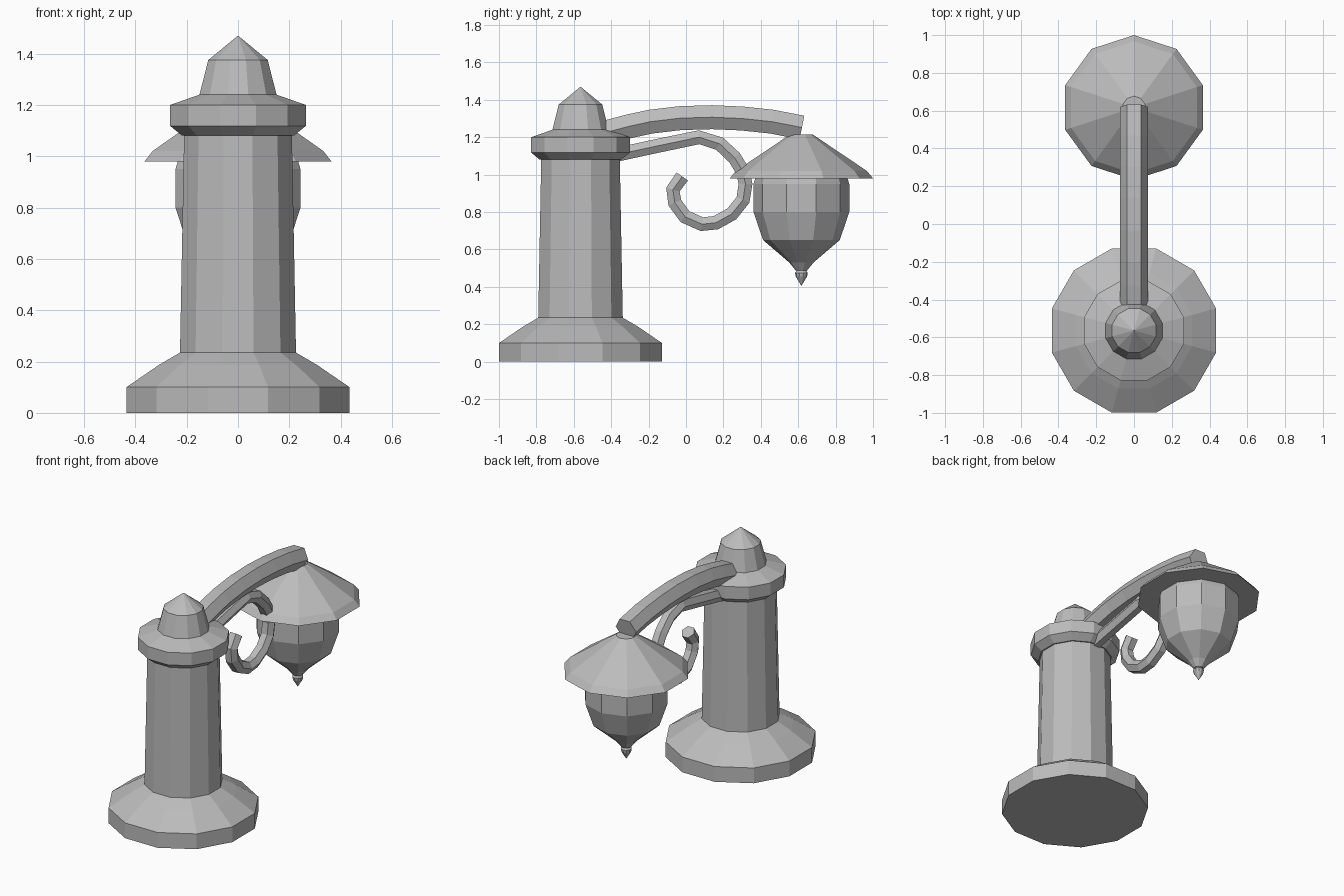
import bpy, bmesh, math
from mathutils import Vector

if "Cube" in bpy.data.objects:
    bpy.data.objects.remove(bpy.data.objects["Cube"])

grey = bpy.data.materials.new("plain grey")
grey.diffuse_color = (0.5, 0.5, 0.5, 1)
grey.use_nodes = True
grey.node_tree.nodes["Principled BSDF"].inputs["Base Color"].default_value = grey.diffuse_color


def finish(name, bm):
    bmesh.ops.recalc_face_normals(bm, faces=bm.faces[:])
    me = bpy.data.meshes.new(name)
    bm.to_mesh(me)
    bm.free()
    me.materials.append(grey)
    ob = bpy.data.objects.new(name, me)
    bpy.context.collection.objects.link(ob)
    return ob


def bridge(bm, rings):
    """Skin a list of vertex rings and cap both ends."""
    for a, b in zip(rings, rings[1:]):
        n = max(len(a), len(b))
        for i in range(n):
            j = (i + 1) % n
            if len(b) == 1:
                bm.faces.new((a[i], a[j], b[0]))
            elif len(a) == 1:
                bm.faces.new((a[0], b[j], b[i]))
            else:
                bm.faces.new((a[i], a[j], b[j], b[i]))
    for r in (rings[0], rings[-1]):
        if len(r) > 2:
            bm.faces.new(r)


def lathe(name, cy, sides, start, profile):
    """Turn a (radius, z) profile about a vertical axis at y = cy."""
    bm = bmesh.new()
    rings = []
    for r, z in profile:
        if r == 0:
            rings.append([bm.verts.new((0, cy, z))])
        else:
            angles = [start + math.tau * i / sides for i in range(sides)]
            rings.append([bm.verts.new((r * math.cos(a), cy + r * math.sin(a), z)) for a in angles])
    bridge(bm, rings)
    return finish(name, bm)


def sweep(name, radius, path):
    """Sweep a hexagonal bar along a (y, z) path in the x = 0 plane."""
    bm = bmesh.new()
    pts = [Vector((0, y, z)) for y, z in path]
    rings = []
    for i, p in enumerate(pts):
        t = (pts[min(i + 1, len(pts) - 1)] - pts[max(i - 1, 0)]).normalized()
        n = Vector((0, -t.z, t.y))
        rings.append([bm.verts.new(p + Vector((radius * math.cos(a), 0, 0)) + n * radius * math.sin(a))
                      for a in (math.tau * k / 6 for k in range(6))])
    bridge(bm, rings)
    return finish(name, bm)


# Post parts: twelve sides, flats facing the axes (radii given across flats)
POST_Y, LAMP_Y = -0.564, 0.617
def post_part(name, profile):
    k = 1 / math.cos(math.pi / 12)
    return lathe(name, POST_Y, 12, math.pi / 12, [(r * k, z) for r, z in profile])

post_part("base", [(0.435, 0), (0.435, 0.10), (0.308, 0.187), (0.226, 0.235)])
post_part("column", [(0.226, 0.235), (0.21, 1.085)])
post_part("collar", [(0.218, 1.08), (0.264, 1.118), (0.264, 1.20), (0.15, 1.24)])
post_part("top_finial", [(0.15, 1.24), (0.116, 1.375), (0, 1.47)])

# Arched arm and the scroll bracket under it
sweep("arm", 0.074, [(-0.43, 1.225), (-0.31, 1.257), (-0.19, 1.283), (-0.03, 1.302), (0.14, 1.307),
                     (0.30, 1.30), (0.46, 1.283), (0.62, 1.252)])
sweep("scroll_bracket", 0.043, [
    (-0.40, 1.10), (-0.17, 1.15), (0.07, 1.20), (0.18, 1.165), (0.26, 1.09), (0.305, 1.015),
    (0.318, 0.95), (0.305, 0.865), (0.245, 0.79), (0.16, 0.743), (0.085, 0.735), (-0.005, 0.775),
    (-0.06, 0.85), (-0.07, 0.92), (-0.02, 0.99)])

# Hanging lantern: ten sides, corners facing front and back
def lamp_part(name, profile):
    return lathe(name, LAMP_Y, 10, math.pi / 2, profile)

lamp_part("lamp_shade", [(0.383, 0.98), (0.35, 1.02), (0.06, 1.215)])
lamp_part("lamp_globe", [(0.245, 0.985), (0.256, 0.95), (0.256, 0.80), (0.205, 0.65), (0.065, 0.53), (0.03, 0.487)])
lamp_part("lamp_drop", [(0.02, 0.495), (0.034, 0.475), (0.03, 0.455), (0, 0.405)])
